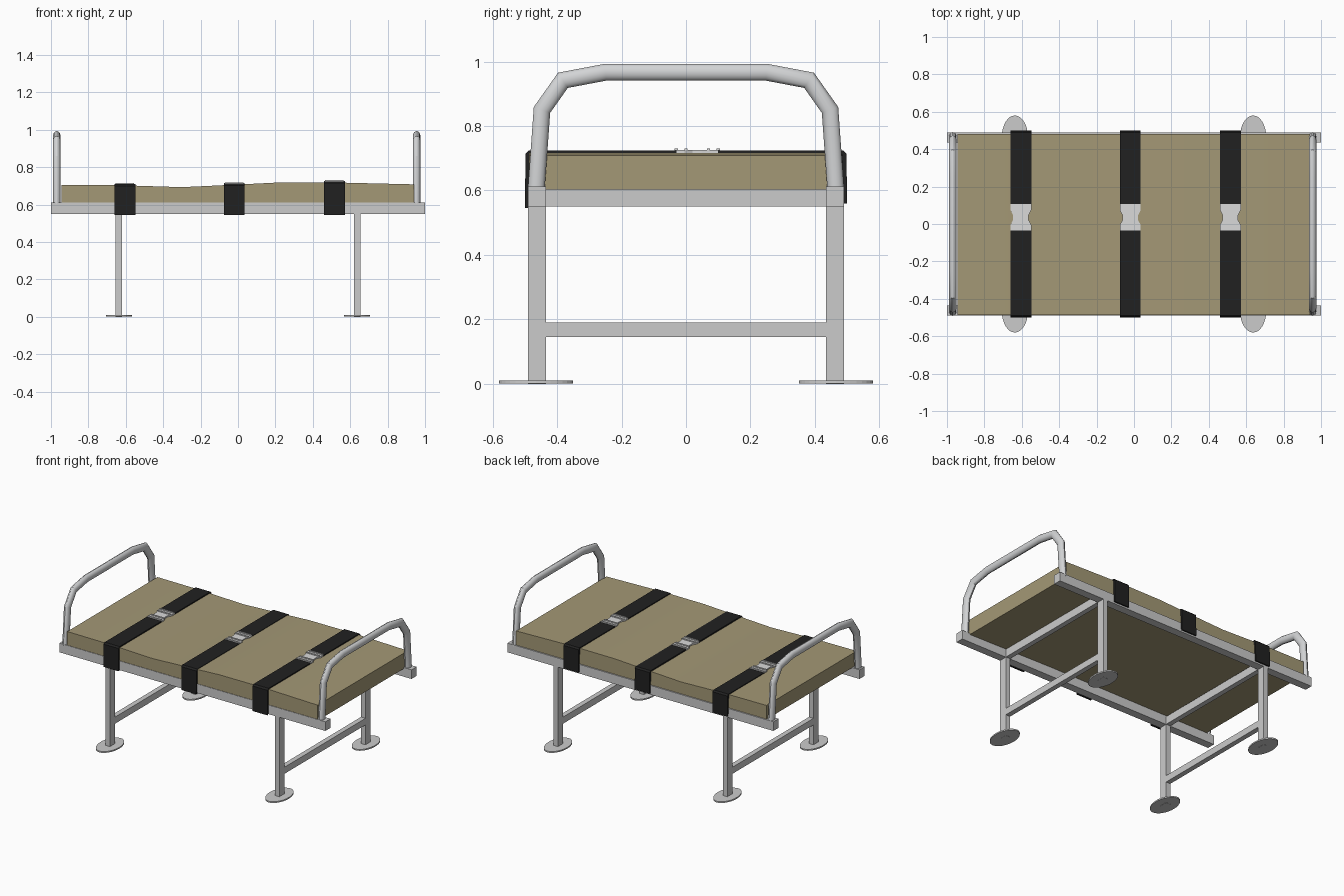
import bpy, bmesh, math
from mathutils import Vector

if "Cube" in bpy.data.objects:
    bpy.data.objects.remove(bpy.data.objects["Cube"])


def material(name, colour):
    m = bpy.data.materials.new(name)
    m.use_nodes = True
    m.diffuse_color = (*colour, 1)
    bsdf = m.node_tree.nodes["Principled BSDF"]
    bsdf.inputs["Base Color"].default_value = (*colour, 1)
    bsdf.inputs["Roughness"].default_value = 0.6
    return m


FRAME = material("frame grey", (0.6, 0.6, 0.6))
TUBE = material("tube grey", (0.65, 0.66, 0.67))
FABRIC = material("khaki fabric", (0.37, 0.315, 0.18))
WEBBING = material("black webbing", (0.015, 0.015, 0.015))
BUCKLE = material("buckle metal", (0.7, 0.7, 0.7))


def finish(name, bm, mat):
    bmesh.ops.recalc_face_normals(bm, faces=bm.faces)
    mesh = bpy.data.meshes.new(name)
    bm.to_mesh(mesh)
    bm.free()
    mesh.materials.append(mat)
    ob = bpy.data.objects.new(name, mesh)
    bpy.context.collection.objects.link(ob)
    return ob


def box(name, lo, hi, mat):
    bm = bmesh.new()
    bmesh.ops.create_cube(bm, size=1)
    for v in bm.verts:
        v.co = [(a + b) / 2 + c * (b - a) for a, b, c in zip(lo, hi, v.co)]
    return finish(name, bm, mat)


def extrude(name, points, offset, mat):
    """Extrude a closed outline along an offset."""
    bm = bmesh.new()
    face = bm.faces.new([bm.verts.new(p) for p in points])
    new = bmesh.ops.extrude_face_region(bm, geom=[face])["geom"]
    bmesh.ops.translate(bm, vec=offset,
                        verts=[g for g in new if isinstance(g, bmesh.types.BMVert)])
    return finish(name, bm, mat)


def smooth(ob, angle):
    bpy.ops.object.select_all(action="DESELECT")
    ob.select_set(True)
    bpy.context.view_layer.objects.active = ob
    bpy.ops.object.shade_smooth_by_angle(angle=math.radians(angle))


def hoop(name, x, sides=16):
    """Bent tube with mitred corners, slightly flattened along x."""
    half = [(0.465, 0.6), (0.447, 0.85), (0.382, 0.942), (0.25, 0.967)]
    path = [Vector(p) for p in half + [(-y, z) for y, z in reversed(half)]]
    bm = bmesh.new()
    rings = []
    for i, p in enumerate(path):
        d0 = (p - path[i - 1]).normalized() if i else (path[1] - p).normalized()
        d1 = (path[i + 1] - p).normalized() if i < len(path) - 1 else d0
        t = (d0 + d1).normalized()
        n = Vector((-t.y, t.x)) / t.dot(d0)
        ring = []
        for k in range(sides):
            a = math.tau * k / sides
            q = p + n * 0.026 * math.cos(a)
            ring.append(bm.verts.new((x + 0.02 * math.sin(a), q.x, q.y)))
        rings.append(ring)
    for r, s in zip(rings, rings[1:]):
        for k in range(sides):
            j = (k + 1) % sides
            bm.faces.new((r[k], r[j], s[j], s[k]))
    bm.faces.new(rings[0])
    bm.faces.new(rings[-1])
    smooth(finish(name, bm, TUBE), 28)


# Frame: side rails, legs, foot discs and cross bars
LEG_X, IN, OUT = 0.637, 0.435, 0.49
for side, s in (("left", 1), ("right", -1)):
    for end, e in (("back", 1), ("front", -1)):
        y0, y1 = sorted((e * IN, e * OUT))
        x = s * LEG_X
        box(f"{end}_{side}_leg", (x - 0.017, y0, 0), (x + 0.017, y1, 0.56), FRAME)
        bm = bmesh.new()
        bmesh.ops.create_cone(bm, cap_ends=True, segments=32, radius1=1,
                              radius2=1, depth=1)
        bmesh.ops.scale(bm, vec=(0.07, 0.115, 0.009), verts=bm.verts)
        bmesh.ops.translate(bm, vec=(x, e * 0.465, 0.0055), verts=bm.verts)
        finish(f"{end}_{side}_foot", bm, FRAME)
    for label, z0, z1 in (("lower", 0.145, 0.19), ("upper", 0.551, 0.605)):
        box(f"{side}_{label}_cross_bar", (x - 0.017, -IN, z0), (x + 0.017, IN, z1), FRAME)
for end, e in (("back", 1), ("front", -1)):
    y0, y1 = sorted((e * IN, e * OUT))
    box(f"{end}_rail", (-1, y0, 0.55), (1, y1, 0.612), FRAME)

# End hoops
hoop("right_hoop", -0.969)
hoop("left_hoop", 0.955)

# Mattress with a gently sagging top
TOP = [(-0.943, 0.705), (-0.62, 0.703), (-0.3, 0.693), (0, 0.707),
       (0.2, 0.717), (0.52, 0.718), (0.94, 0.708)]


def top_at(x):
    for (xa, za), (xb, zb) in zip(TOP, TOP[1:]):
        if x <= xb:
            return za + (zb - za) * (x - xa) / (xb - xa)


BASE = [(0.94, 0.603), (0.3, 0.612), (-0.943, 0.61)]
mattress = extrude("mattress", [(x, -0.487, z) for x, z in TOP + BASE],
                   (0, 0.969, 0), FABRIC)
smooth(mattress, 30)

# Straps fold over the mattress edges and meet at a buckle
HALF = 0.056
for label, x in (("right", -0.605), ("middle", -0.02), ("left", 0.515)):
    z = top_at(x)
    for end, e, y in (("back", 1, 0.1), ("front", -1, 0.03)):
        low = 0.545 if e < 0 else 0.56
        outer = [(y, z + 0.006), (0.488, z + 0.006), (0.498, z - 0.004), (0.5, low)]
        inner = [(0.491, low), (0.484, z - 0.006), (y, z - 0.004)]
        extrude(f"{label}_{end}_strap",
                [(x - HALF, e * py, pz) for py, pz in outer + inner],
                (2 * HALF, 0, 0), WEBBING)
    # Waisted buckle plate with raised bars
    waist = [(HALF, -0.036), (HALF, -0.005), (0.042, 0.02), (0.042, 0.048),
             (HALF, 0.075), (HALF, 0.106)]
    outline = waist + [(-a, b) for a, b in reversed(waist)]
    extrude(f"{label}_buckle", [(x + a, b, z - 0.003) for a, b in outline],
            (0, 0, 0.011), BUCKLE)
    for n, y in enumerate((-0.03, 0.0, 0.07, 0.1)):
        box(f"{label}_buckle_bar_{n + 1}", (x - 0.05, y - 0.005, z + 0.005),
            (x + 0.05, y + 0.005, z + 0.013), BUCKLE)
